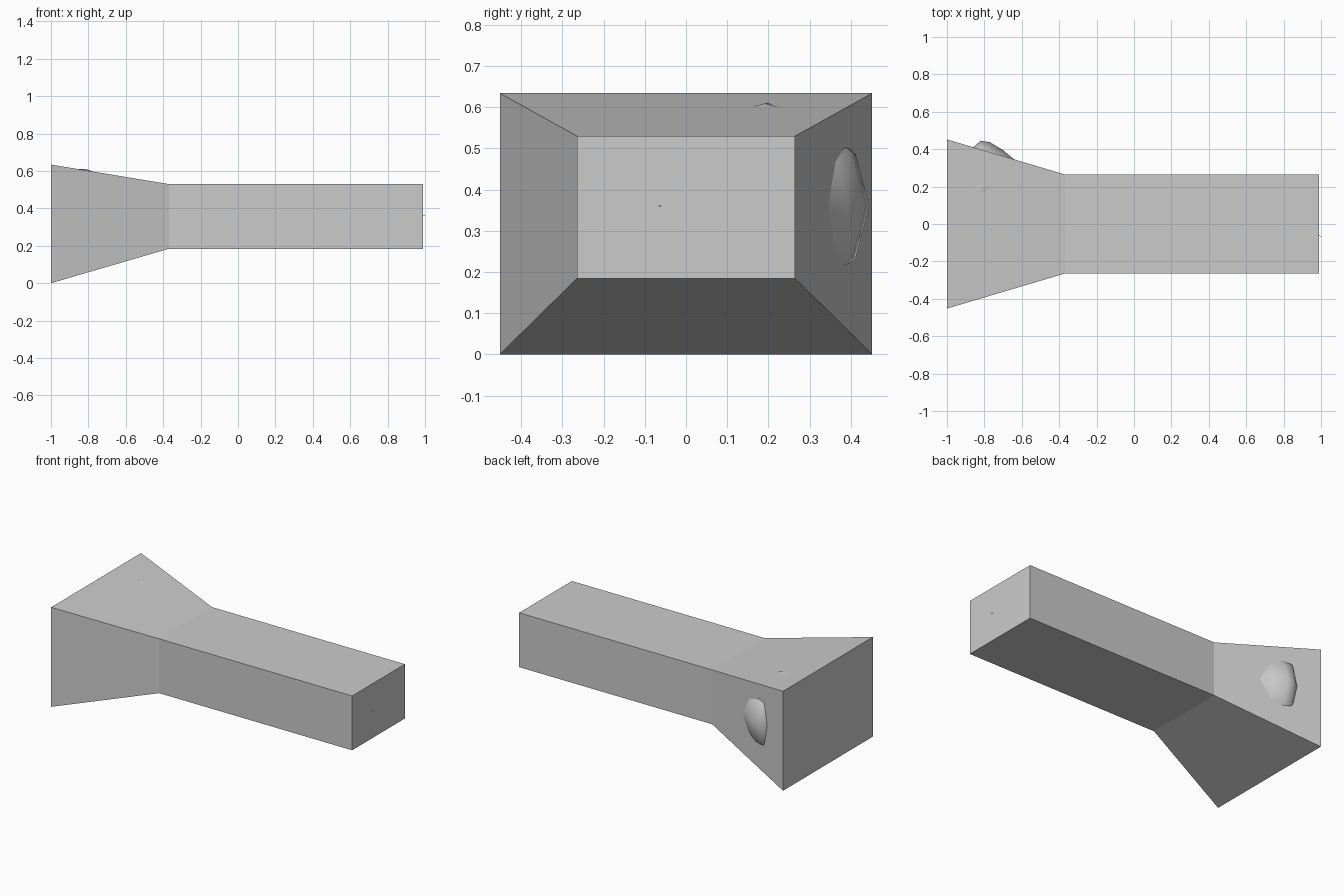
import bpy
import bmesh
import math
from mathutils import Matrix

# Remove the default object
default_object = bpy.data.objects.get("Cube")
if default_object:
    bpy.data.objects.remove(default_object, do_unlink=True)

# Single plain grey material
grey = bpy.data.materials.new("plain grey")
grey.use_nodes = True
colour = (0.6, 0.6, 0.6, 1)
grey.diffuse_color = colour
grey.node_tree.nodes["Principled BSDF"].inputs["Base Color"].default_value = colour


def make_object(name, bm, smooth=False):
    """Turn a bmesh into a named, coloured object."""
    bmesh.ops.recalc_face_normals(bm, faces=bm.faces)
    for face in bm.faces:
        face.smooth = smooth
    mesh = bpy.data.meshes.new(name)
    bm.to_mesh(mesh)
    bm.free()
    mesh.materials.append(grey)
    obj = bpy.data.objects.new(name, mesh)
    bpy.context.collection.objects.link(obj)
    return obj


def loft(bm, rings):
    """Bridge neighbouring rings of equal vertex count and cap both ends."""
    for first, second in zip(rings, rings[1:]):
        count = len(first)
        for i in range(count):
            j = (i + 1) % count
            bm.faces.new((first[i], first[j], second[j], second[i]))
    bm.faces.new(rings[0])
    bm.faces.new(rings[-1])


# Flared box body: station x, half width, bottom, top
body = bmesh.new()
body_rings = []
for x, half, low, high in [
    (-1.0, 0.452, 0.0, 0.634),
    (-0.37, 0.265, 0.184, 0.53),
    (0.99, 0.265, 0.184, 0.53),
]:
    corners = [(-half, low), (half, low), (half, high), (-half, high)]
    body_rings.append([body.verts.new((x, y, z)) for y, z in corners])
loft(body, body_rings)
make_object("flared_body", body)

# Inner teardrop: its round head breaks the flare, its tip pierces the far end
sides = 12
profile = [
    (-0.09, 0.02), (-0.075, 0.12), (-0.033, 0.209), (0.002, 0.25),
    (0.053, 0.249), (0.128, 0.217), (0.194, 0.176), (0.5, 0.09),
    (1.0, 0.04), (1.875, 0.001),
]
drop = bmesh.new()
drop_rings = []
for along, radius in profile:
    ring = []
    for i in range(sides):
        angle = math.tau * i / sides
        ring.append(drop.verts.new(
            (along, radius * math.cos(angle), radius * math.sin(angle))))
    drop_rings.append(ring)
loft(drop, drop_rings)
teardrop = make_object("inner_teardrop", drop, smooth=True)
teardrop.matrix_world = (
    Matrix.Translation((-0.857, 0.198, 0.36))
    @ Matrix.Rotation(math.radians(-8.06), 4, "Z")
)
